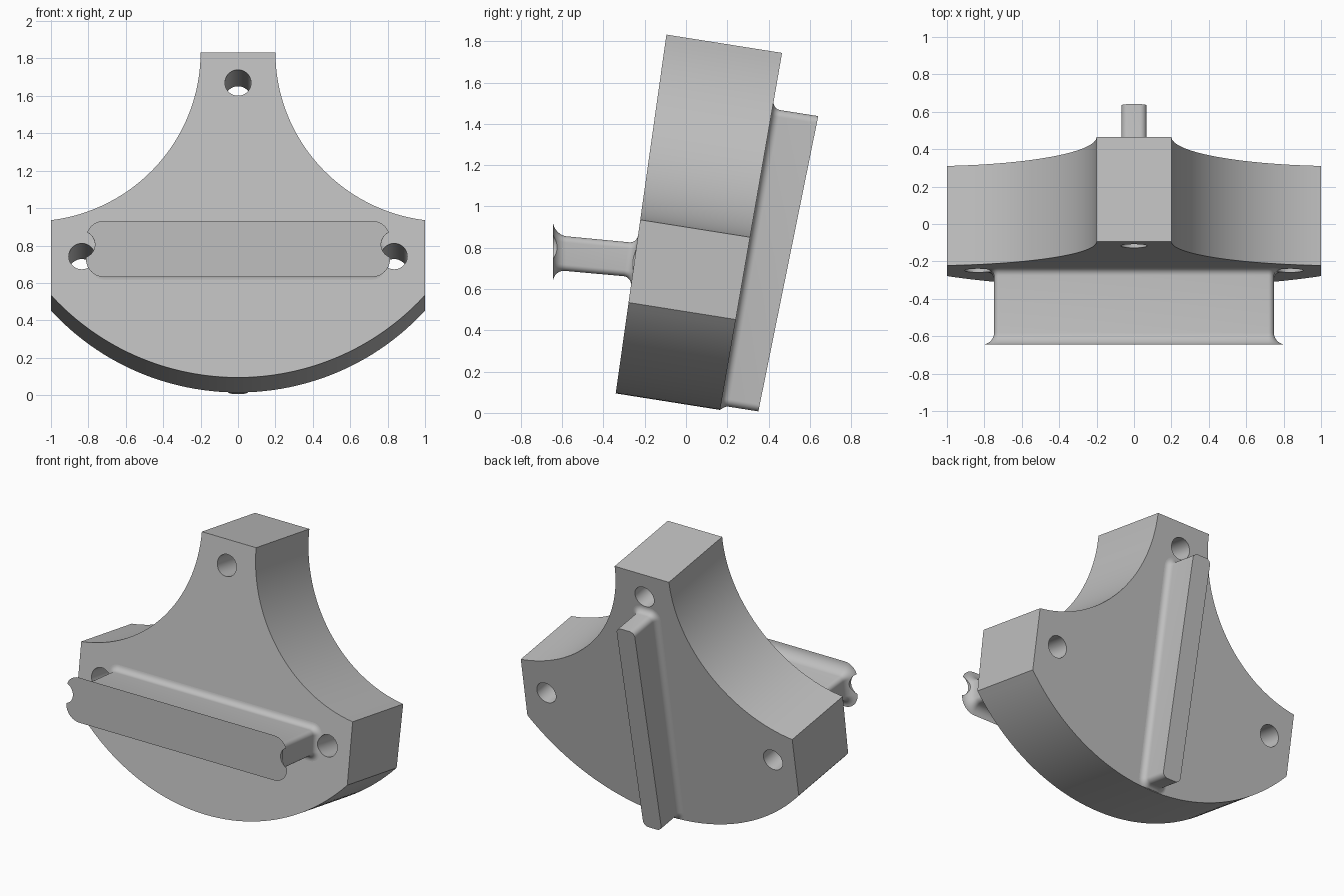
import bpy, bmesh, math
from mathutils import Vector

cube = bpy.data.objects.get("Cube")
if cube:
    bpy.data.objects.remove(cube, do_unlink=True)

grey = bpy.data.materials.new("light_grey")
grey.use_nodes = True
grey.diffuse_color = (0.52, 0.52, 0.52, 1)
grey.node_tree.nodes["Principled BSDF"].inputs["Base Color"].default_value = grey.diffuse_color

S, C = math.sin(math.radians(9)), math.cos(math.radians(9))


def place(x, v, w):
    """Plate frame (x across, v up the plate, w towards the back) to world."""
    return Vector((x, v * S + w * C, v * C - w * S))


# Slightly wedge-shaped plate faces, and the outer faces of tab and fin
def front(v):
    return -0.351 - 0.0167 * (v - 0.04)


def back(v):
    return 0.161 + 0.0147 * (v - 0.04)


def tab_face(v):
    return (-0.645 - v * S) / C


def fin_face(v):
    return 0.345 + 0.043 * (v - 0.06)


def loft(name, rings):
    bm = bmesh.new()
    loops = [[bm.verts.new(place(*p)) for p in ring] for ring in rings]
    n = len(loops[0])
    for a, b in zip(loops, loops[1:]):
        for i in range(n):
            j = (i + 1) % n
            bm.faces.new((a[i], a[j], b[j], b[i]))
    bm.faces.new(loops[0])
    bm.faces.new(loops[-1])
    bmesh.ops.recalc_face_normals(bm, faces=bm.faces)
    mesh = bpy.data.meshes.new(name)
    bm.to_mesh(mesh)
    bm.free()
    mesh.materials.append(grey)
    ob = bpy.data.objects.new(name, mesh)
    bpy.context.collection.objects.link(ob)
    return ob


def rounded_rect(hx, hv, r, grow):
    """Rounded rectangle outline, grown outwards evenly."""
    pts = []
    for k, (sx, sv) in enumerate(((1, 1), (-1, 1), (-1, -1), (1, -1))):
        for i in range(9):
            a = math.pi / 2 * (k + i / 8)
            pts.append((sx * (hx - r) + (r + grow) * math.cos(a),
                        sv * (hv - r) + (r + grow) * math.sin(a)))
    return pts


def fillet(radius, steps=8):
    """Growth and distance from the face along a quarter-round fillet."""
    angles = [math.pi / 2 * i / steps for i in range(steps + 1)]
    return [(radius * (1 - math.sin(a)), radius * (1 - math.cos(a))) for a in angles]


# Plate outline: bottom arc, straight sides, concave shoulders, flat top
R_LOW, R_SIDE = 1.347, 0.913
half_angle = math.asin(1 / R_LOW)
outline = []
for i in range(49):
    a = half_angle * (i / 24 - 1)
    outline.append((R_LOW * math.sin(a), 0.04 + R_LOW * (1 - math.cos(a))))
sweep = math.acos((0.2 + R_SIDE - 1) / R_SIDE)
shoulder = []
for i in range(33):
    a = sweep * (1 - i / 32)
    shoulder.append((0.2 + R_SIDE * (1 - math.cos(a)), 1.795 - R_SIDE * math.sin(a)))
outline += shoulder + [(-x, v) for x, v in reversed(shoulder)]
plate = loft("plate", [[(x, v, f(v)) for x, v in outline] for f in (front, back)])


# Front tab: filleted root and a flared lip at the outer face
def tab_ring(face, grow, offset):
    ring = []
    for x, h in rounded_rect(0.748, 0.083, 0.03, grow):
        v = h + (0.69 if face is front else 0.671)
        ring.append((x, v, face(v) + offset))
    return ring


tab_rings = [tab_ring(front, 0.04, 0.03)]
tab_rings += [tab_ring(front, g, -d) for g, d in
              [(g, d) for d, g in reversed(fillet(0.04))]]
tab_rings += [tab_ring(tab_face, g, d) for g, d in reversed(fillet(0.065))]
tab = loft("front_tab", tab_rings)


# Back fin: upright bar with a filleted root
def fin_ring(face, grow, offset):
    ring = []
    for x, h in rounded_rect(0.067, 0.729, 0.035, grow):
        v = max(0.791 + h, 0.043)
        ring.append((x, v, face(v) + offset))
    return ring


fin_rings = [fin_ring(back, 0.038, -0.03)]
fin_rings += [fin_ring(back, g, d) for g, d in
              [(g, d) for d, g in reversed(fillet(0.038))]]
fin_rings.append(fin_ring(fin_face, 0, 0))
fin = loft("back_fin", fin_rings)

# Bolt holes through plate and tab ends
for hx, hv in ((-0.835, 0.694), (0.835, 0.694), (0, 1.631)):
    circle = [(hx + 0.07 * math.cos(math.tau * i / 48),
               hv + 0.07 * math.sin(math.tau * i / 48)) for i in range(48)]
    cutter = loft("hole_cutter", [[(x, v, w) for x, v in circle] for w in (-1, 0.6)])
    cutter.hide_render = True
    for ob in (plate, tab) if hx else (plate,):
        mod = ob.modifiers.new("hole", 'BOOLEAN')
        mod.operation = 'DIFFERENCE'
        mod.solver = 'EXACT'
        mod.object = cutter
        bpy.context.view_layer.objects.active = ob
        bpy.ops.object.modifier_apply(modifier=mod.name)
    bpy.data.objects.remove(cutter, do_unlink=True)

# Smooth curved walls while keeping edges sharp
bpy.ops.object.select_all(action='DESELECT')
for ob in (plate, tab, fin):
    ob.select_set(True)
bpy.context.view_layer.objects.active = plate
bpy.ops.object.shade_smooth_by_angle(angle=math.radians(30))
